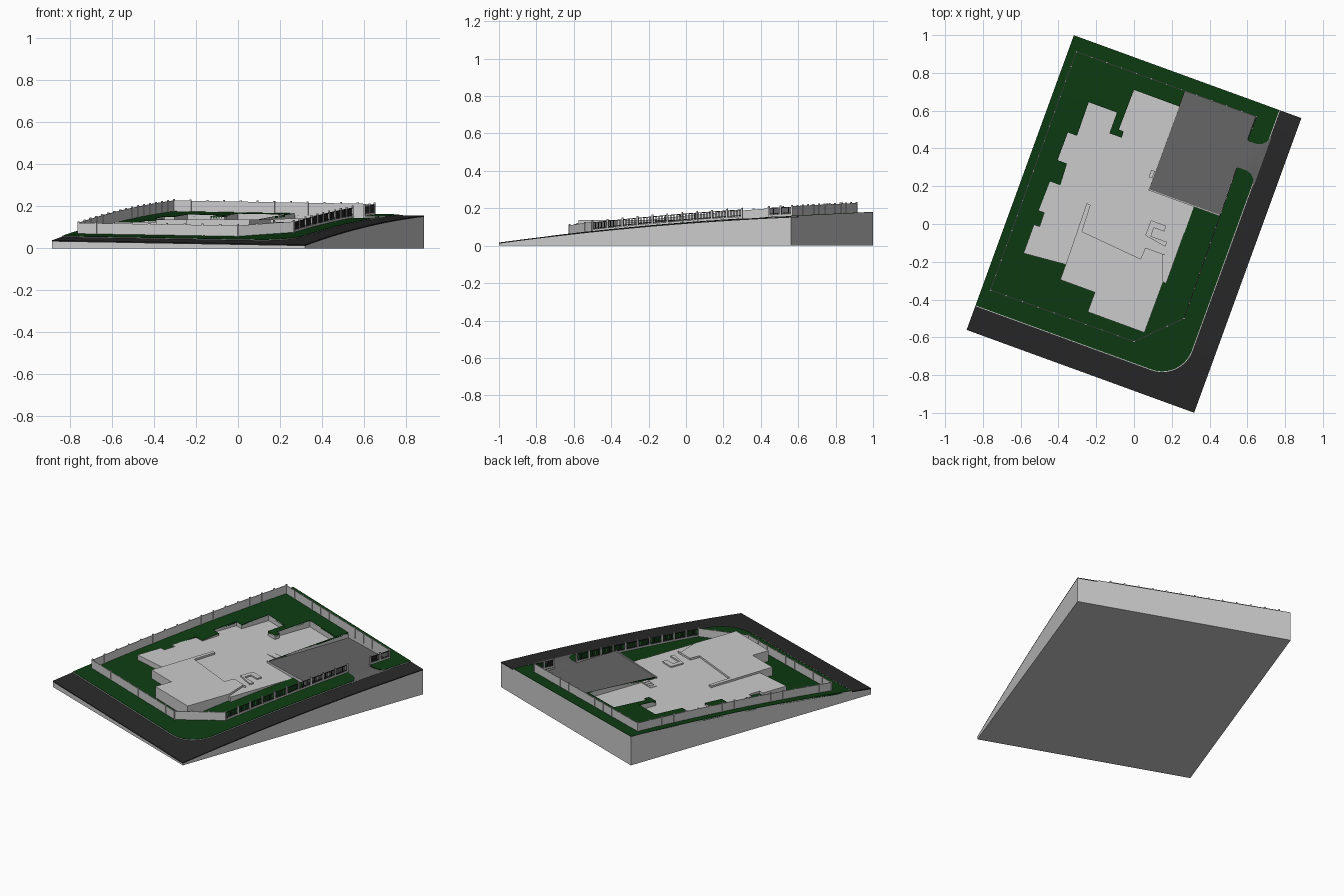
import bpy, bmesh, math
from mathutils import Vector

if "Cube" in bpy.data.objects:
    bpy.data.objects.remove(bpy.data.objects["Cube"])

A = math.radians(20)
C, S = math.cos(A), math.sin(A)


def W(u, v):          # plot axes -> world
    return (C * u + S * v, -S * u + C * v)


def UV(x, y):         # world -> plot axes
    return (C * x - S * y, S * x + C * y)


def T(x, y):          # sloping, gently bulging ground
    u, v = UV(x, y)
    return 0.097 - 0.0165 * u + 0.0837 * v + 0.018 * (1 - (v / 0.83) ** 2)


def P(x, y):          # parking level, blending into the road at the driveway
    u, v = UV(x, y)
    t = min(max((u - 0.41) / 0.111, 0), 1)
    return (1 - t) * (0.132 + 0.03 * u) + t * (T(x, y) + 0.001)


def off(f, d):
    return lambda x, y: f(x, y) + d


def flat(z):
    return lambda x, y: z


def material(name, col):
    m = bpy.data.materials.new(name)
    m.diffuse_color = (*col, 1)
    m.use_nodes = True
    m.node_tree.nodes["Principled BSDF"].inputs["Base Color"].default_value = m.diffuse_color
    return m


GRASS = material("grass", (0.004, 0.045, 0.006))
ROAD = material("asphalt", (0.022, 0.022, 0.022))
PAVE = material("paving", (0.13, 0.13, 0.13))
DARK = material("railing_metal", (0.03, 0.03, 0.03))


def finish(name, bm, mat=None):
    bmesh.ops.recalc_face_normals(bm, faces=bm.faces[:])
    me = bpy.data.meshes.new(name)
    bm.to_mesh(me)
    bm.free()
    ob = bpy.data.objects.new(name, me)
    bpy.context.collection.objects.link(ob)
    if mat:
        me.materials.append(mat)
    return ob


def prism(name, pts, top, bot, mat=None, cuts=True):
    """Outline filled, sliced so it can follow the ground, then closed to a solid."""
    bm = bmesh.new()
    bm.faces.new([bm.verts.new((x, y, 0)) for x, y in pts])
    bm.normal_update()
    bmesh.ops.triangulate(bm, faces=bm.faces[:])
    if cuts:
        for i in range(-7, 8):
            for a, b, step in ((S, C, 0.1043), (C, -S, 0.0803)):
                n = Vector((a, b, 0))
                bmesh.ops.bisect_plane(bm, geom=bm.verts[:] + bm.edges[:] + bm.faces[:],
                                       plane_co=n * i * step, plane_no=n, dist=1e-5)
        bmesh.ops.triangulate(bm, faces=bm.faces[:])
    low, faces = bm.verts[:], bm.faces[:]
    rim = [e for e in bm.edges if len(e.link_faces) == 1]
    up = {v: bm.verts.new(v.co) for v in low}
    for f in faces:
        bm.faces.new([up[v] for v in f.verts])
    for e in rim:
        a, b = e.verts
        bm.faces.new((a, b, up[b], up[a]))
    for v in low:
        up[v].co.z = top(v.co.x, v.co.y)
        v.co.z = bot(v.co.x, v.co.y)
    if not cuts:
        bmesh.ops.dissolve_limit(bm, angle_limit=0.001, verts=bm.verts[:], edges=bm.edges[:])
    return finish(name, bm, mat)


def cut(ob, cutter):
    m = ob.modifiers.new("cut", "BOOLEAN")
    m.operation, m.solver, m.object = "DIFFERENCE", "EXACT", cutter
    bpy.context.view_layer.objects.active = ob
    bpy.ops.object.modifier_apply(modifier=m.name)


U, V, KU, KV = 0.641, 0.83, 0.521, -0.696


def corner(e, r=0.17):   # rounded street corner, inset by e
    cu, cv = KU - r, KV + r
    return [W(cu + (r - e) * math.cos(a), cv + (r - e) * math.sin(a))
            for a in [math.radians(-90 + 9 * i) for i in range(11)]]


def lawn(e):
    return [W(-U, KV + e)] + corner(e) + [W(KU - e, V), W(-U, V)]


# ground block, road, kerb and lawn
base = prism("site_base", [W(-U, -V), W(U, -V), W(U, V), W(-U, V)],
             off(T, -0.006), flat(0))
prism("road", [W(-U, -V), W(U, -V), W(U, V), W(KU, V)] + corner(0)[::-1] + [W(-U, KV)],
      T, off(T, -0.007), ROAD)
kerb = prism("kerb", lawn(0), off(T, 0.002), off(T, -0.007))
grass = prism("lawn", lawn(0.004), off(T, 0.004), off(T, -0.0065), GRASS)

# outlines of terrace and parking
pad = [(0, .71), (.24, .622), (.08, .185), (.32, .10), (.17, -.315), (.15, -.305),
       (.055, -.575), (-.245, -.465), (-.207, -.362), (-.39, -.295), (-.36, -.215),
       (-.585, -.155), (-.53, -.003), (-.50, -.013), (-.475, .06), (-.505, .07),
       (-.445, .225), (-.39, .205), (-.355, .32), (-.405, .338), (-.35, .485),
       (-.302, .467), (-.24, .645), (-.09, .59), (-.13, .48), (-.065, .457),
       (-.055, .49), (-.08, .50)]
park = [W(*p) for p in [(.013, .2), (.41, .2), (.41, .47), (.46, .47), (.49, .462),
        (.512, .44), (.521, .41), (.527, .41), (.527, .68), (.521, .68), (.512, .65),
        (.49, .628), (.46, .62), (.41, .62), (.41, .755), (.013, .755)]]

# excavate the hillside for both
PZ = 0.126
for outline, z, sl in ((pad, flat(PZ - 0.004), False), (park, off(P, -0.004), True)):
    c = prism("cutter", outline, flat(0.5), z, cuts=sl)
    for ob in (base, kerb, grass):
        cut(ob, c)
    bpy.data.objects.remove(c)

prism("terrace", pad, flat(PZ), flat(0.055), cuts=False)
prism("parking", park, P, off(P, -0.03), PAVE)

# raised front terrace with side wall, low platforms
prism("upper_terrace", [(-.36, -.21), (-.25, .11), (-.23, .10), (-.275, -.04),
      (.035, -.185), (.06, -.125), (.17, -.165), (.15, -.165), (.155, -.305),
      (.055, -.575), (-.245, -.465), (-.207, -.362), (-.39, -.295)],
      flat(0.138), flat(PZ - 0.01), cuts=False)
prism("side_platform", [(.06, -.06), (.09, .02), (.17, -.01), (.16, -.04), (.105, -.02),
      (.09, -.065), (.175, -.095), (.165, -.12)], flat(0.134), flat(PZ - 0.01), cuts=False)

# short flight of steps beside the parking
for i in range(4):
    u, v = -.078 + .022 * i, .26
    prism("step_%d" % i, [W(u, v), W(u + .02, v), W(u + .02, v + .04), W(u, v + .04)],
          flat(PZ + .002 + .002 * i), flat(PZ - .005), cuts=False)

# low wall on the front edge of the parking
prism("parking_wall", [W(.008, .194), W(.41, .194), W(.41, .2), W(.008, .2)],
      off(P, .004), off(P, -.03), cuts=False)


def slab(bm, p, q, t, lo, hi):
    """Thin upright panel from p to q following the ground."""
    d = (q - p).normalized()
    n = Vector((-d.y, d.x)) * t / 2
    vs = []
    for h in (lo, hi):
        for c, b in ((p - n, p), (q - n, q), (q + n, q), (p + n, p)):
            vs.append(bm.verts.new((c.x, c.y, T(b.x, b.y) + h)))
    for f in ((3, 2, 1, 0), (4, 5, 6, 7), (0, 1, 5, 4), (1, 2, 6, 5), (2, 3, 7, 6), (3, 0, 4, 7)):
        bm.faces.new([vs[i] for i in f])


def fence(name, pts, solid):
    body, bars = bmesh.new(), bmesh.new()
    for a, b in zip(pts, pts[1:]):
        a, b = Vector(a), Vector(b)
        n = max(1, round((b - a).length / 0.085))
        d = (b - a).normalized()
        for i in range(n + 1):
            p = a.lerp(b, i / n)
            slab(body, p - d * .004, p + d * .004, .008, -.005, .061)
            if i == n:
                break
            q = a.lerp(b, (i + 1) / n)
            if solid:
                slab(body, p, q, .004, -.005, .055)
                continue
            slab(body, p, q, .005, -.005, .014)
            for z in (.018, .048):
                slab(bars, p, q, .003, z, z + .004)
            for k in range(1, 10):
                m = p.lerp(q, k / 10)
                slab(bars, m - d * .0015, m + d * .0015, .002, .014, .052)
    finish(name, body)
    if solid:
        bars.free()
    else:
        finish(name + "_bars", bars, DARK)


# boundary: solid panels on three sides, open railings along the street
fence("boundary_wall", [(.265, -.50), (0, -.622), (-.76, -.35), (-.305, .912), (.65, .567)], True)
fence("street_railing", [(.265, -.50), (.545, .30)], False)
fence("gate_railing", [(.602, .443), (.65, .567)], False)
